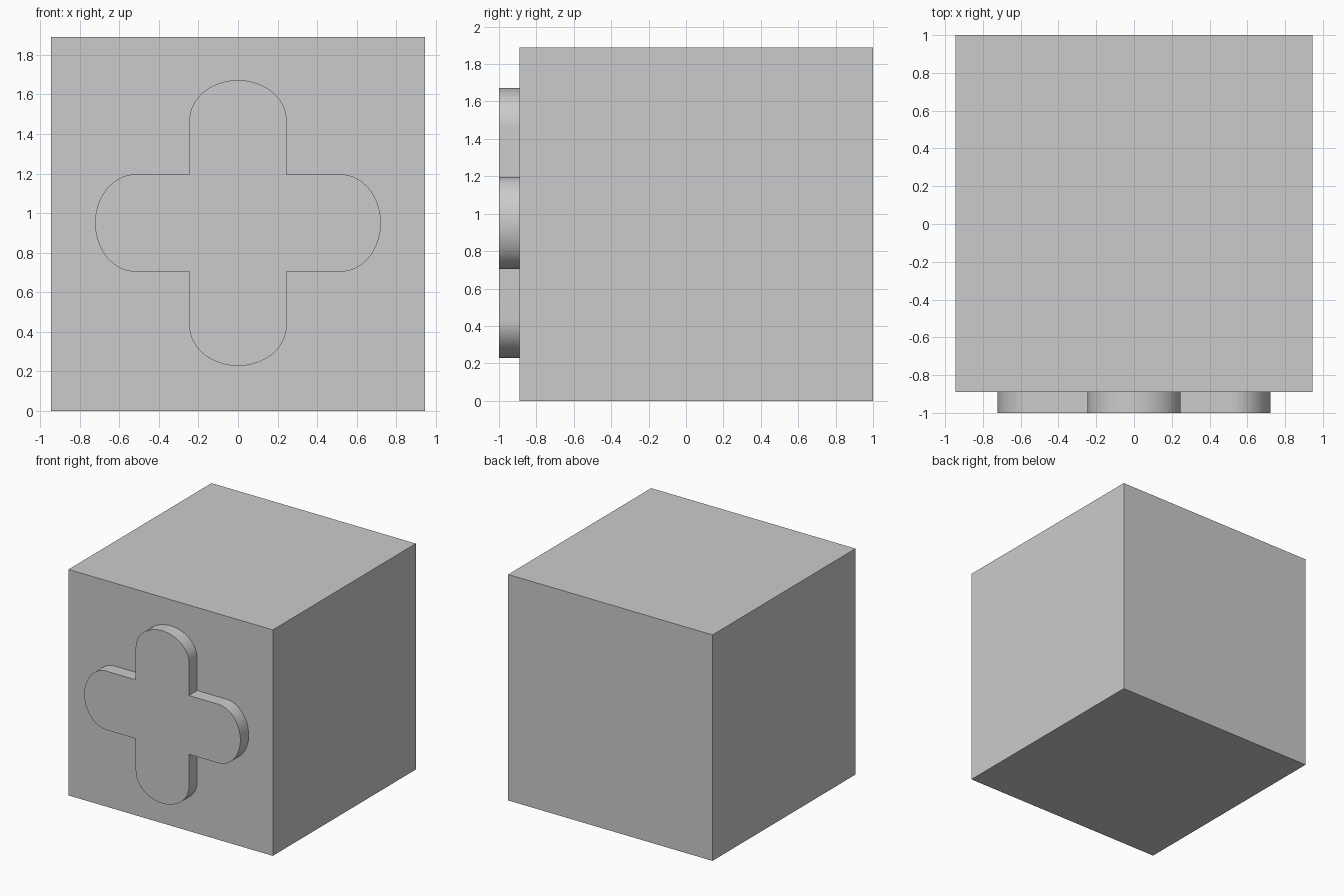
import bpy, bmesh
from math import sin, cos, pi, radians

if "Cube" in bpy.data.objects:
    bpy.data.objects.remove(bpy.data.objects["Cube"])

HALF = 0.945        # half the block's side
FACE_Y = -0.89      # front face of the block
CZ = 0.95           # height of the cross centre
ARM, WIDTH, CAP = 0.722, 0.246, 0.205   # arm reach, half width, rounded cap depth
STEPS = 32


def finish(name, bm):
    bmesh.ops.recalc_face_normals(bm, faces=bm.faces)
    mesh = bpy.data.meshes.new(name)
    bm.to_mesh(mesh)
    bm.free()
    obj = bpy.data.objects.new(name, mesh)
    bpy.context.collection.objects.link(obj)
    return obj


# Block
bm = bmesh.new()
bmesh.ops.create_cube(bm, size=2 * HALF)
bmesh.ops.translate(bm, verts=bm.verts, vec=(0, FACE_Y + HALF, HALF))
finish("block", bm)

# Raised cross: one arm outline (inner corner, then elliptical cap), turned four times
arm = [(WIDTH, -WIDTH)]
for i in range(STEPS + 1):
    a = -pi / 2 + pi * i / STEPS
    arm.append((ARM - CAP + CAP * cos(a), WIDTH * sin(a)))
outline = []
for k in range(4):
    c, s = round(cos(k * pi / 2)), round(sin(k * pi / 2))
    outline += [(x * c - z * s, x * s + z * c) for x, z in arm]

bm = bmesh.new()
front = bm.faces.new([bm.verts.new((x, -1, CZ + z)) for x, z in outline])
ext = bmesh.ops.extrude_face_region(bm, geom=[front], use_keep_orig=True)
back = [v for v in ext["geom"] if isinstance(v, bmesh.types.BMVert)]
bmesh.ops.translate(bm, verts=back, vec=(0, FACE_Y + 1.002, 0))
cross = finish("raised_cross", bm)

bpy.context.view_layer.objects.active = cross
cross.select_set(True)
bpy.ops.object.shade_smooth_by_angle(angle=radians(30))
